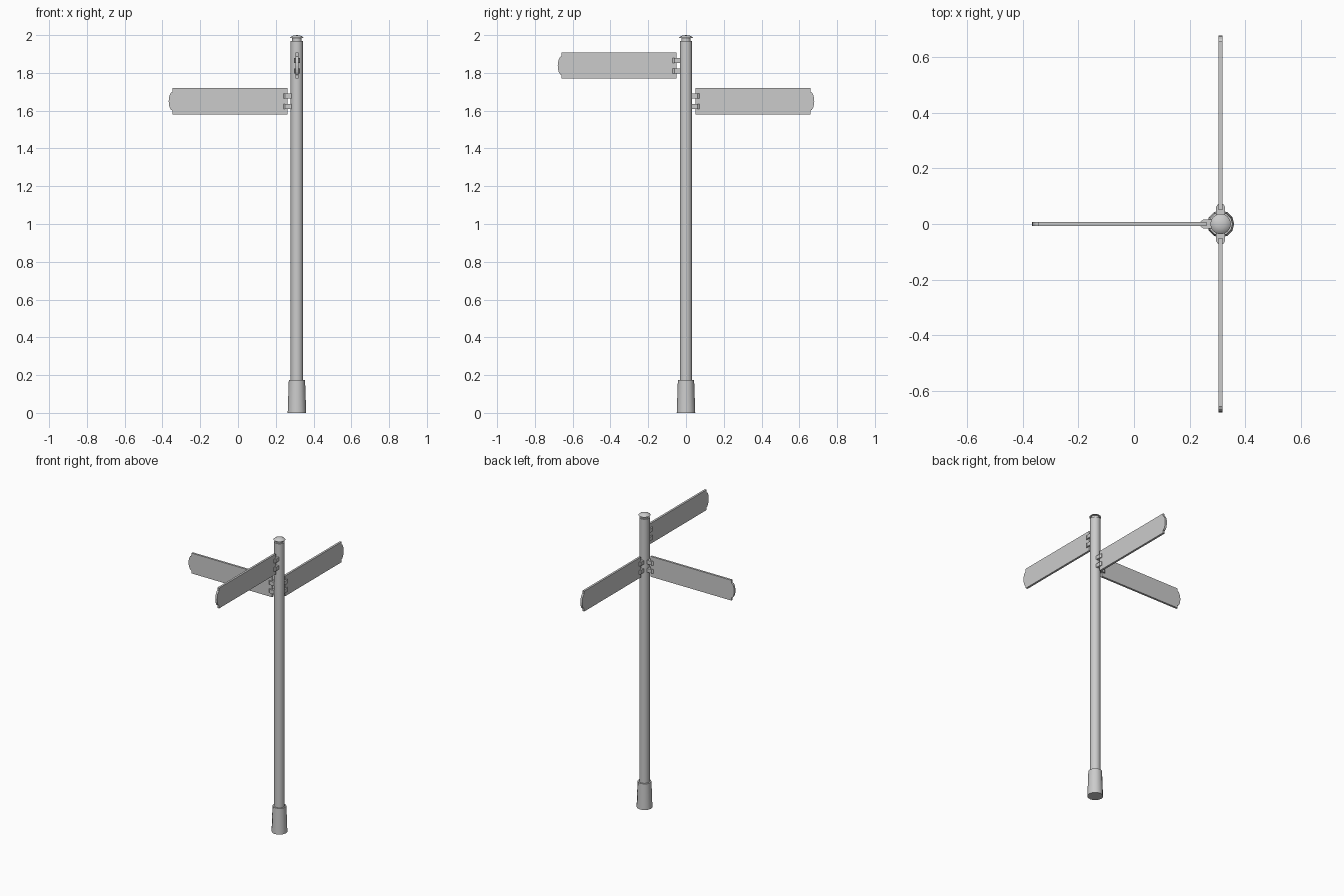
import bpy, bmesh, math
from mathutils import Matrix, Vector

cube = bpy.data.objects.get("Cube")
if cube:
    bpy.data.objects.remove(cube, do_unlink=True)

POST = Vector((0.312, 0, 0))
grey = bpy.data.materials.new("painted grey metal")
grey.use_nodes = True
colour = (0.6, 0.6, 0.6, 1)
grey.diffuse_color = colour
grey.node_tree.nodes["Principled BSDF"].inputs["Base Color"].default_value = colour


def add_object(name, bm, matrix, smooth=None):
    bmesh.ops.recalc_face_normals(bm, faces=bm.faces)
    mesh = bpy.data.meshes.new(name)
    bm.to_mesh(mesh)
    bm.free()
    mesh.materials.append(grey)
    obj = bpy.data.objects.new(name, mesh)
    obj.matrix_world = matrix
    bpy.context.collection.objects.link(obj)
    if smooth:
        bpy.ops.object.select_all(action='DESELECT')
        obj.select_set(True)
        bpy.context.view_layer.objects.active = obj
        bpy.ops.object.shade_smooth_by_angle(angle=math.radians(smooth))
    return obj


def lathe(name, profile, sides):
    """Turn a radius/height profile around the post axis."""
    bm = bmesh.new()
    verts = [bm.verts.new((r, 0, z)) for r, z in profile]
    edges = [bm.edges.new(pair) for pair in zip(verts, verts[1:])]
    bmesh.ops.spin(bm, geom=verts + edges, axis=(0, 0, 1), cent=(0, 0, 0),
                   angle=math.tau, steps=sides, use_duplicate=False)
    bmesh.ops.remove_doubles(bm, verts=bm.verts, dist=0.0005)
    add_object(name, bm, Matrix.Translation(POST), 40)


def prism(name, outline, axis, depth, matrix):
    """Extrude a flat outline evenly to both sides along an axis."""
    bm = bmesh.new()
    offset = Vector(axis) * depth
    face = bm.faces.new([bm.verts.new(Vector(p) - offset / 2) for p in outline])
    new = bmesh.ops.extrude_face_region(bm, geom=[face])["geom"]
    bmesh.ops.translate(bm, vec=offset,
                        verts=[v for v in new if isinstance(v, bmesh.types.BMVert)])
    add_object(name, bm, matrix)


# Post, sleeve at the foot and domed cap
lathe("post", [(0, 0.1), (0.033, 0.1), (0.033, 1.97), (0, 1.97)], 16)
lathe("foot_sleeve", [(0, 0), (0.049, 0), (0.043, 0.175), (0.033, 0.175)], 12)
lathe("cap", [(0.025, 1.965), (0.025, 1.985), (0.037, 1.985),
              (0.03, 1.992), (0.017, 1.998), (0, 2.0)], 16)

# Sign outline: square shoulders with a bowed tip
ROOT, SHOULDER, TIP, HALF = 0.05, 0.658, 0.679, 0.069
bow = []
for i in range(9):
    t = math.pi * (i / 8 - 0.5)
    bow.append((SHOULDER + (TIP - SHOULDER) * math.cos(t), 0, 0.05 * math.sin(t)))
sign_outline = [(ROOT, 0, HALF), (ROOT, 0, -HALF), (SHOULDER, 0, -HALF),
                *bow, (SHOULDER, 0, HALF)]

# Bracket outline seen from above, tapering onto the sign
side = [(0.025, 0.016), (0.062, 0.016), (0.072, 0.009)]
bracket_outline = ([(x, y, 0) for x, y in side]
                   + [(x, -y, 0) for x, y in reversed(side)])

# Three arms: name, direction in degrees, centre height
for name, turn, height in (("right", 180, 1.65), ("back", 90, 1.65), ("front", -90, 1.838)):
    place = (Matrix.Translation(POST + Vector((0, 0, height)))
             @ Matrix.Rotation(math.radians(turn), 4, 'Z'))
    prism(name + "_sign", sign_outline, (0, 1, 0), 0.014, place)
    for label, dz in (("upper", 0.028), ("lower", -0.028)):
        prism(f"{name}_{label}_bracket", bracket_outline, (0, 0, 1), 0.026,
              place @ Matrix.Translation((0, 0, dz)))
